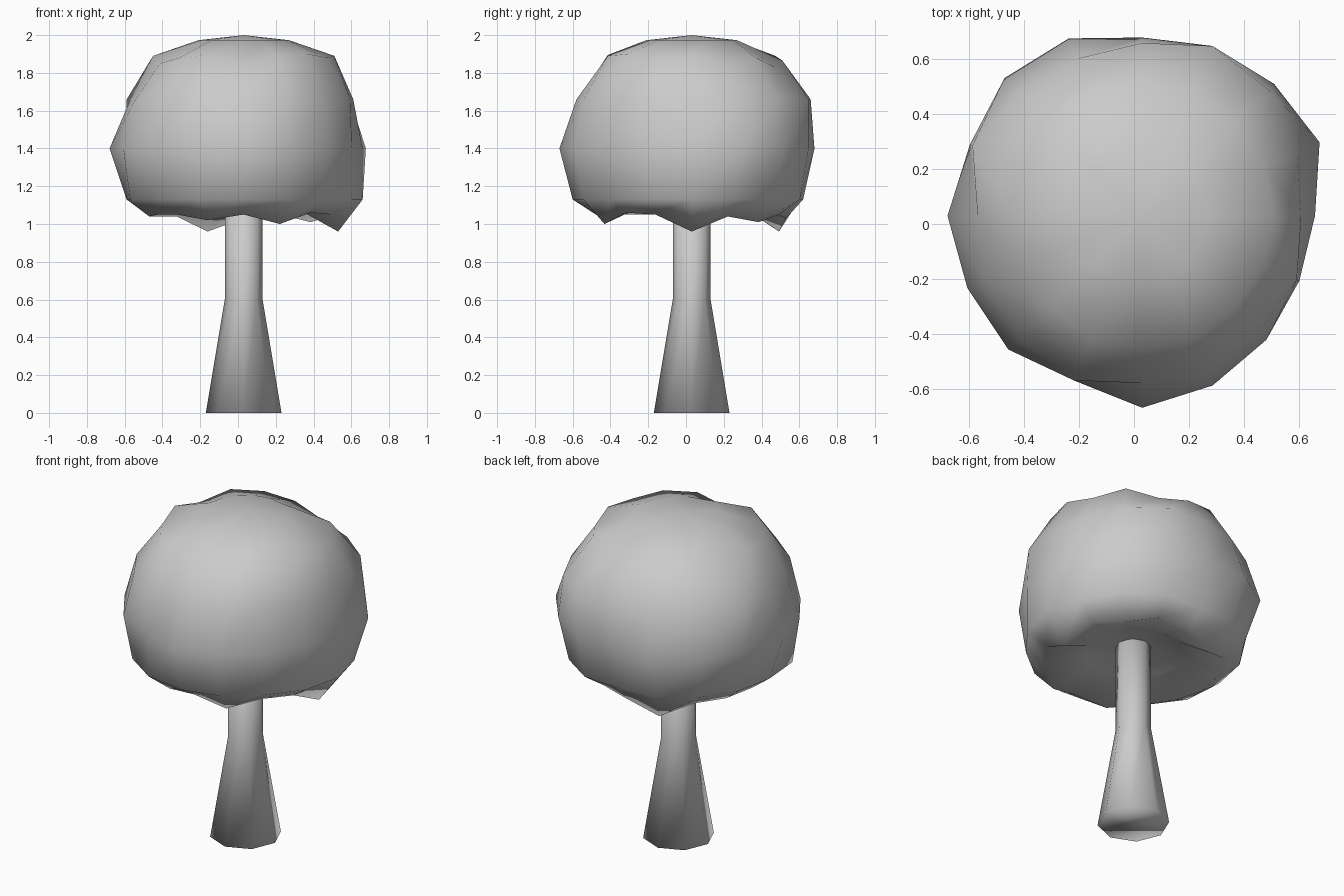
import bpy, bmesh, math

if "Cube" in bpy.data.objects:
    bpy.data.objects.remove(bpy.data.objects["Cube"])

CX = CY = 0.03   # tree axis


def loft(name, rings, bottom_z=None, top_z=None):
    """Skin rings of (radius, z) pairs, listed bottom to top, around the axis.
    An end is closed by a fan to bottom_z / top_z, or a flat cap if None."""
    bm = bmesh.new()
    n = len(rings[0])
    loops = []
    for ring in rings:
        loops.append([bm.verts.new((CX + r * math.cos(math.tau * i / n),
                                    CY + r * math.sin(math.tau * i / n), z))
                      for i, (r, z) in enumerate(ring)])
    for lo, hi in zip(loops, loops[1:]):
        for i in range(n):
            j = (i + 1) % n
            bm.faces.new((lo[i], lo[j], hi[j], hi[i]))
    for loop, z in ((loops[0], bottom_z), (loops[-1], top_z)):
        if z is None:
            bm.faces.new(loop)
            continue
        pole = bm.verts.new((CX, CY, z))
        for i in range(n):
            bm.faces.new((loop[i], loop[(i + 1) % n], pole))
    bmesh.ops.recalc_face_normals(bm, faces=bm.faces)
    for face in bm.faces:
        face.smooth = True
    mesh = bpy.data.meshes.new(name)
    bm.to_mesh(mesh)
    bm.free()
    bpy.context.collection.objects.link(bpy.data.objects.new(name, mesh))


def even(r, z, n):
    return [(r, z)] * n


# Trunk: flared eight-sided base, straight upper stem
loft("trunk", [even(0.20, 0, 8), even(0.10, 0.6, 8), even(0.10, 1.18, 8)])

# Canopy: lumpy 16-sided crown, values run counter-clockwise from +x
rim_z = [0.96, 1.04, 1.01, 1.05, 1.03, 0.96, 1.04, 1.04,
         1.04, 1.05, 1.05, 1.02, 1.05, 1.00, 1.06, 1.05]
low_r = [0.63, 0.62, 0.62, 0.62, 0.59, 0.62, 0.62, 0.62,
         0.62, 0.65, 0.64, 0.64, 0.63, 0.62, 0.60, 0.62]
mid_r = [0.63, 0.70, 0.68, 0.67, 0.65, 0.70, 0.71, 0.68,
         0.71, 0.69, 0.69, 0.65, 0.70, 0.67, 0.64, 0.62]
high_r = [0.58, 0.61, 0.65, 0.67, 0.63, 0.62, 0.63, 0.67,
          0.60, 0.62, 0.63, 0.65, 0.61, 0.62, 0.60, 0.61]
crest_z = [1.89, 1.85, 1.88, 1.83, 1.865, 1.89, 1.90, 1.85,
           1.89, 1.85, 1.88, 1.895, 1.83, 1.89, 1.90, 1.88]
loft("canopy", [
    even(0.27, 1.10, 16),
    [(0.50, z) for z in rim_z],
    [(r, 1.13) for r in low_r],
    [(r, 1.40) for r in mid_r],
    [(r, 1.66) for r in high_r],
    [(0.48, z) for z in crest_z],
    even(0.24, 1.973, 16),
], 1.15, 2.0)
